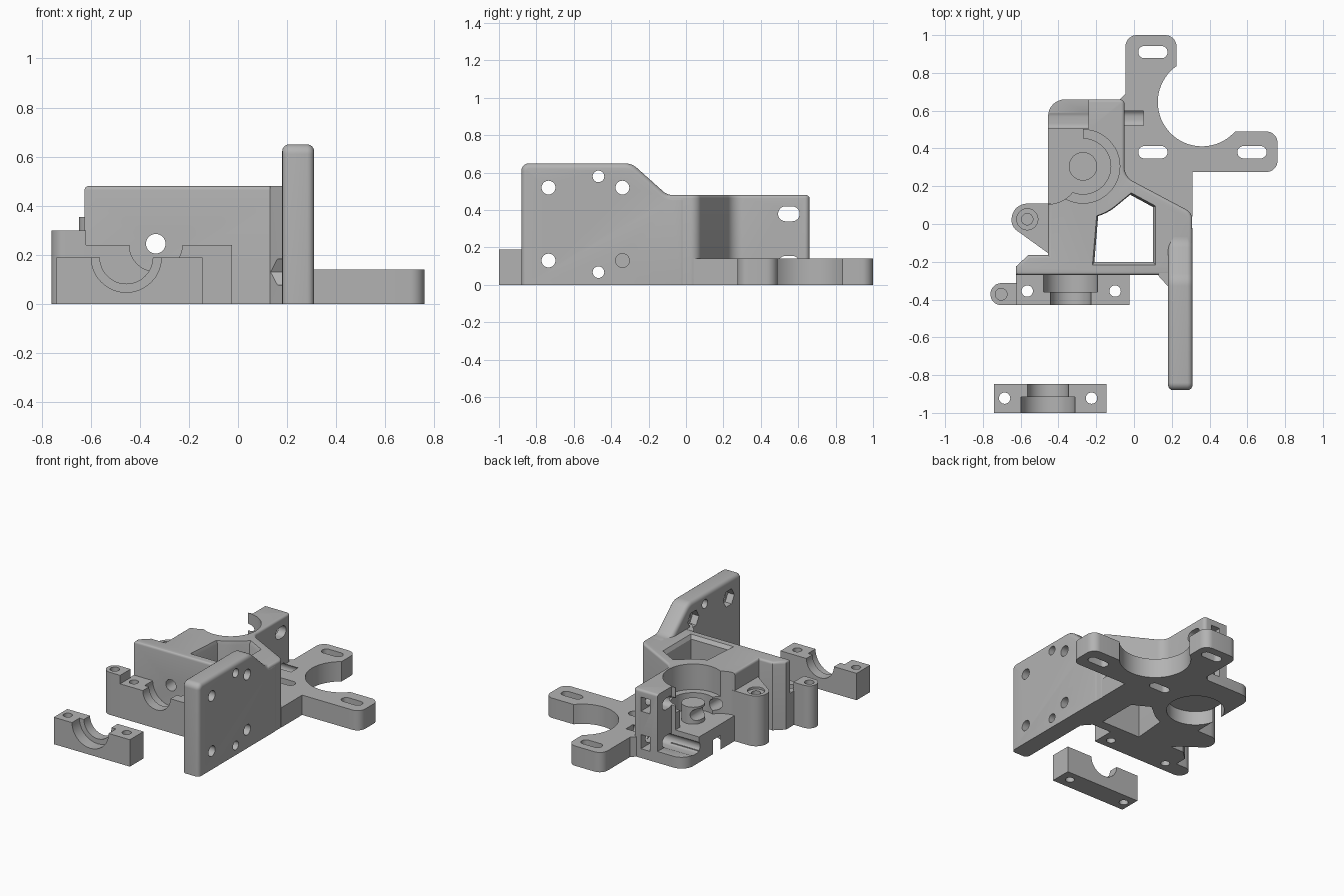
import bpy, bmesh, math
from mathutils import Vector

cube = bpy.data.objects.get("Cube")
if cube:
    bpy.data.objects.remove(cube, do_unlink=True)

grey = bpy.data.materials.new("plain grey")
grey.use_nodes = True
grey.diffuse_color = (0.45, 0.45, 0.45, 1)
grey.node_tree.nodes["Principled BSDF"].inputs["Base Color"].default_value = grey.diffuse_color
parts = []


def circle(cx, cy, r, n=48):
    return [(cx + r * math.cos(2 * math.pi * i / n), cy + r * math.sin(2 * math.pi * i / n)) for i in range(n)]


def box(a0, a1, b0, b1):
    return [(a0, b0), (a1, b0), (a1, b1), (a0, b1)]


def rounded(points, steps=8):
    """Fillet polygon corners; each corner is (a, b) or (a, b, radius)."""
    out = []
    for i, p in enumerate(points):
        c = Vector(p[:2])
        if len(p) == 2:
            out.append(c)
            continue
        u = (Vector(points[i - 1][:2]) - c).normalized()
        w = (Vector(points[(i + 1) % len(points)][:2]) - c).normalized()
        half = u.angle(w) / 2
        centre = c + (u + w).normalized() * p[2] / math.sin(half)
        t = p[2] / math.tan(half)
        s, e = c + u * t - centre, c + w * t - centre
        turn = s.angle(e)
        for k in range(steps + 1):
            f = k / steps
            out.append(centre + (s * math.sin((1 - f) * turn) + e * math.sin(f * turn)) / math.sin(turn))
    return out


def slot(a, b, width, height):
    r = height / 2 - 0.0005
    w, h = width / 2, height / 2
    return rounded([(a - w, b - h, r), (a + w, b - h, r), (a + w, b + h, r), (a - w, b + h, r)])


def prism(name, outline, h0, h1, axis="z", bevel=0, rule=None, flare=1):
    """Extrude an outline along an axis, with optional bevelled edges or flared end."""
    place = {"z": lambda a, b, h: (a, b, h), "x": lambda a, b, h: (h, a, b), "y": lambda a, b, h: (a, h, b)}[axis]
    bm = bmesh.new()
    n = len(outline)
    ca, cb = (sum(p[k] for p in outline) / n for k in (0, 1))
    low = [bm.verts.new(place(p[0], p[1], h0)) for p in outline]
    top = [bm.verts.new(place(ca + (p[0] - ca) * flare, cb + (p[1] - cb) * flare, h1)) for p in outline]
    bm.faces.new(low)
    bm.faces.new(top)
    for i in range(n):
        j = (i + 1) % n
        bm.faces.new((low[i], low[j], top[j], top[i]))
    bmesh.ops.recalc_face_normals(bm, faces=bm.faces)
    if bevel:
        edges = [e for e in bm.edges if rule(e)]
        bmesh.ops.bevel(bm, geom=edges, offset=bevel, segments=4, profile=0.5, affect="EDGES", clamp_overlap=True)
    mesh = bpy.data.meshes.new(name)
    bm.to_mesh(mesh)
    bm.free()
    mesh.materials.append(grey)
    obj = bpy.data.objects.new(name, mesh)
    bpy.context.collection.objects.link(obj)
    return obj


def part(*args, **kw):
    obj = prism(*args, **kw)
    parts.append(obj)
    return obj


def cut(obj, outline, h0, h1, axis="z", flare=1):
    tool = prism("cutter", outline, h0, h1, axis, flare=flare)
    tool.hide_render = True
    mod = obj.modifiers.new("cut", "BOOLEAN")
    mod.operation, mod.solver, mod.object = "DIFFERENCE", "EXACT", tool
    bpy.context.view_layer.update()
    mesh = bpy.data.meshes.new_from_object(obj.evaluated_get(bpy.context.evaluated_depsgraph_get()))
    obj.modifiers.clear()
    obj.data = mesh
    bpy.data.objects.remove(tool, do_unlink=True)


def top_edge(z):
    return lambda e: all(abs(v.co.z - z) < 1e-4 for v in e.verts)


def above_floor(e):
    return any(v.co.z > 0.01 for v in e.verts) and e.calc_face_angle(0) > 0.6


# Main body
body = part("main_body", rounded([(-.625, -.27), (.308, -.27), (.308, .06, .06), (-.05, .25, .08),
                                  (-.05, .66, .025), (-.455, .66, .09), (-.455, -.165),
                                  (-.56, -.165), (-.625, -.225)]),
            0, .48, bevel=.016, rule=top_edge(.48))
gx, gy = -.27, .305  # gear bore centre
# Window beside the gear bore, with a chamfered rim
arc = [(gx + .275 * math.cos(math.radians(a)), gy + .275 * math.sin(math.radians(a)))
       for a in range(-48, -78, -5)]
window = [(-.21, -.2), (.1, -.2), (.1, .09), (-.02, .155)] + arc
cut(body, window, -.1, .6)
cut(body, window, .455, .505, flare=1.16)
# Stepped gear bore, idler clearance and low rear ledge
cut(body, circle(gx, gy, .195), .3, .6)
cut(body, circle(gx, gy, .147), .18, .6)
cut(body, circle(gx, gy, .19), -.1, .1)
cut(body, circle(-.455, .27, .165), .18, .6)
cut(body, box(-.6, -.27, .24, .51), .181, .6)
cut(body, box(-.6, -.24, .505, .8), .08, .6)
# Drive bolt hole
cut(body, circle(-.335, .245, .04, 32), -.4, .8, axis="y")
# Idler screw slots and nut pockets
for z in (.38, .115):
    cut(body, slot(.55, z, .115, .08), -.6, .02, axis="x")
    cut(body, box(-.18, -.11, z - .05, z + .05), .56, .8, axis="y")

post = part("gear_post", circle(gx, gy, .075), .1, .3)
cut(post, circle(-.335, .245, .04, 32), 0, .8, axis="y")

# Motor mount with adjustment slots
mount = part("motor_mount", rounded([(-.07, .2), (-.01, .2), (.2, .04), (.309, .04), (.309, .275),
                                     (.76, .275, .06), (.76, .49, .06), (.36, .49), (.225, .66),
                                     (.225, 1, .06), (-.045, 1, .06), (-.045, .69), (-.085, .65), (-.07, .62)]),
             0, .14)
cut(mount, circle(.36, .645, .234, 64), -.1, .3)
for x, y in ((.1, .91), (.1, .38), (.625, .38)):
    cut(mount, slot(x, y, .155, .065), -.1, .3)
cut(mount, slot(.56, .115, .095, .08), -.2, .05, axis="x")

# Carriage plate, sloping down to the body, with screw holes and hex nut traps
plate = part("carriage_plate", rounded([(-.88, 0), (.0, 0), (.0, .48), (-.1, .48, .08),
                                        (-.29, .65, .1), (-.88, .65, .04)]),
             .18, .31, axis="x", bevel=.028, rule=above_floor)
for y, z in ((-.735, .52), (-.735, .13), (-.34, .52), (-.34, .13)):
    cut(plate, circle(y, z, .037, 32), 0, .5, axis="x")
    cut(plate, circle(y, z, .062, 6), .1, .23, axis="x")
for z in (.58, .068):
    cut(plate, circle(-.468, z, .031, 32), 0, .5, axis="x")

# Gusset between the front wall and the plate
gusset = part("corner_gusset", [(.13, -.26), (.2, -.26), (.2, -.35), (.18, -.33), (.13, -.275)], 0, .48)
cut(gusset, circle(-.34, .13, .062, 6), .1, .3, axis="x")


def bearing_half(name, x0, x1, y0, y1, height, cx, wide_y, hole_y, hole_x):
    """Block with a stepped half-round bearing seat and two screw holes."""
    block = part(name, box(x0, x1, y0, y1), 0, height)
    cut(block, circle(cx, height, .108), y0 - .1, y1 + .1, axis="y")
    cut(block, circle(cx, height, .143), wide_y[0], wide_y[1], axis="y")
    for x in hole_x:
        cut(block, circle(x, hole_y, .03, 32), -.1, .5)


bearing_half("bearing_seat", -.625, -.025, -.43, -.265, .24, -.335, (-.36, -.2), -.355, (-.565, -.1))
bearing_half("bearing_cap", -.74, -.145, -1, -.848, .19, -.455, (-1.1, -.917), -.922, (-.685, -.225))

# Hinge lugs
hinge = part("idler_hinge", rounded([(-.44, .108), (-.648, .108, .082), (-.648, -.015, .065), (-.44, -.165)]), 0, .355)
cut(hinge, circle(-.565, .025, .056), .34, .5)
cut(hinge, circle(-.565, .025, .03, 32), .05, .5)
lug = part("side_lug", rounded([(-.62, -.313), (-.76, -.313, .058), (-.76, -.43, .058), (-.62, -.43)]), 0, .3)
cut(lug, circle(-.703, -.372, .031, 32), .05, .5)

# Smooth the curves and keep the hard edges crisp
bpy.ops.object.select_all(action="DESELECT")
for obj in parts:
    obj.select_set(True)
bpy.context.view_layer.objects.active = body
bpy.ops.object.shade_smooth_by_angle(angle=math.radians(30))
